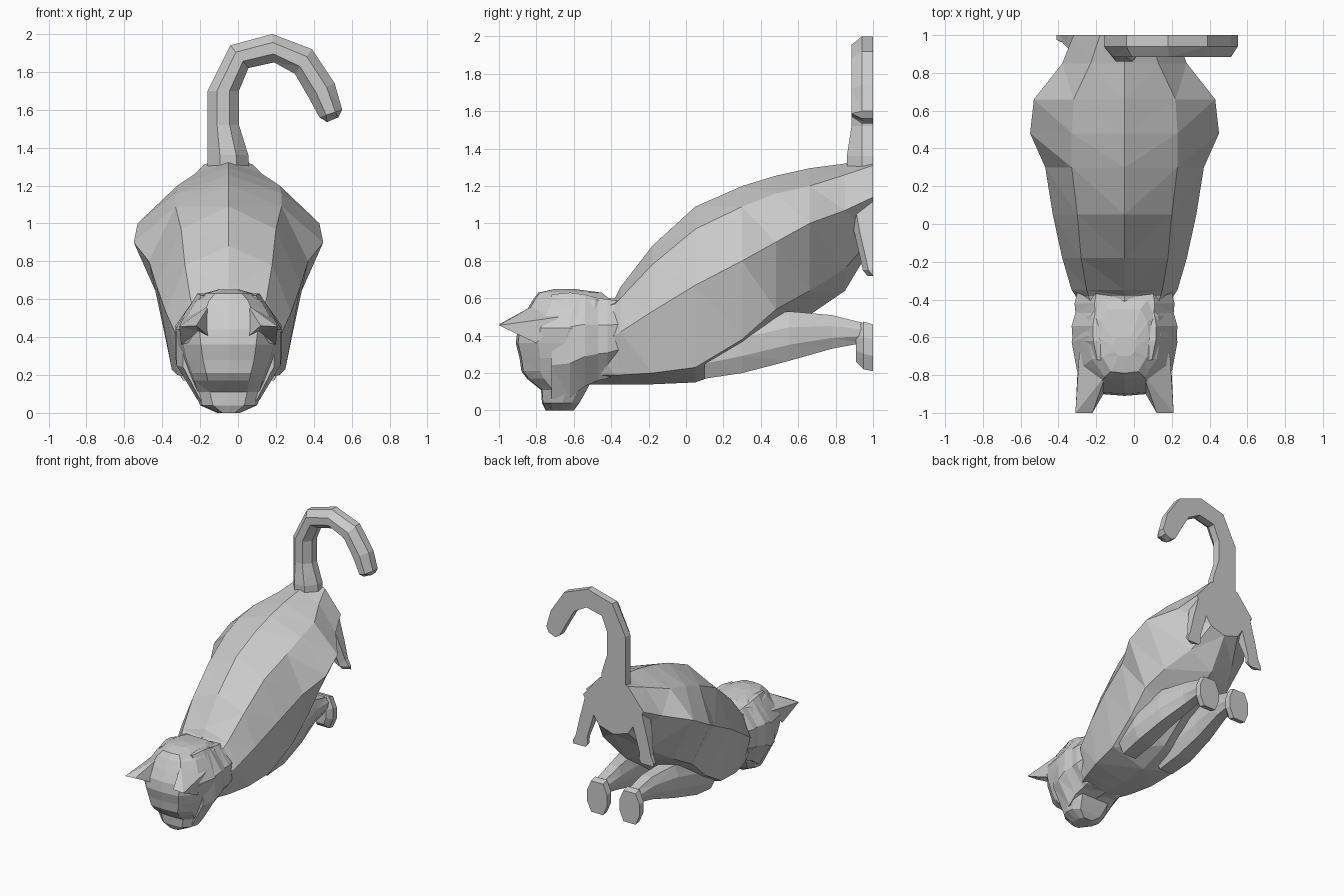
import bpy, bmesh

CX = -0.05  # symmetry plane of the animal


def make(name, verts, faces):
    bm = bmesh.new()
    vs = [bm.verts.new(v) for v in verts]
    for f in faces:
        bm.faces.new([vs[i] for i in f])
    bmesh.ops.triangulate(bm, faces=[f for f in bm.faces if len(f.verts) == 4])
    bmesh.ops.recalc_face_normals(bm, faces=bm.faces)
    me = bpy.data.meshes.new(name)
    bm.to_mesh(me)
    bm.free()
    ob = bpy.data.objects.new(name, me)
    bpy.context.collection.objects.link(ob)
    return ob


def loft(name, rings):
    n = len(rings[0])
    verts = [v for r in rings for v in r]
    faces = [(k * n + i, k * n + (i + 1) % n, (k + 1) * n + (i + 1) % n, (k + 1) * n + i)
             for k in range(len(rings) - 1) for i in range(n)]
    faces += [tuple(range(n)), tuple(range(len(verts) - n, len(verts)))]
    return make(name, verts, faces)


# Facetted oval in a plane of constant y
OVAL = [(1, .35), (.6, 1), (-.6, 1), (-1, .35), (-1, -.35), (-.6, -1), (.6, -1), (1, -.35)]


def oval(x, hw, y, lo, hi):
    return [(CX + x + a * hw, y, (lo + hi) / 2 + b * (hi - lo) / 2) for a, b in OVAL]


# Body: y, ridge z, (back edge x, z), (flank x, z), (underside x, z), belly z
BODY = [
    (-.52, .59, .15, .53, .23, .38, .15, .19, .14),
    (-.38, .60, .19, .57, .26, .40, .21, .19, .14),
    (-.35, .66, .20, .60, .28, .42, .22, .19, .14),
    (-.18, .88, .23, .78, .33, .53, .27, .2, .14),
    (.05, 1.09, .25, .97, .38, .67, .3, .23, .15),
    (.3, 1.2, .28, 1.09, .42, .80, .33, .38, .24),
    (.48, 1.255, .28, 1.16, .5, .90, .34, .54, .38),
    (.66, 1.295, .27, 1.2, .48, 1.0, .3, .64, .51),
    (.85, 1.32, .18, 1.26, .33, 1.07, .2, .76, .64),
    (1.0, 1.36, .13, 1.31, .27, 1.14, .13, .93, .89),
]
rings = []
for y, zt, sx, sz, fx, fz, ux, uz, zb in BODY:
    half = [(sx, sz), (fx, fz), (ux, uz)]
    rings.append([(CX, y, zt)] + [(CX + x, y, z) for x, z in half] + [(CX, y, zb)]
                 + [(CX - x, y, z) for x, z in reversed(half)])
loft("body", rings)

# Fur collar joining head and body
loft("collar", [oval(0, w, y, lo, hi) for w, y, lo, hi in
                [(.25, -.36, .2, .585), (.265, -.42, .17, .595), (.26, -.47, .16, .60),
                 (.28, -.54, .13, .62), (.275, -.62, .07, .63), (.24, -.72, .06, .62)]])

# Head looking down: z, front y, back y, half width
HEAD = [(0.0, -.75, -.6, .06), (.04, -.77, -.57, .15), (.11, -.775, -.53, .18),
        (.17, -.85, -.5, .2), (.21, -.88, -.48, .215), (.28, -.89, -.45, .245),
        (.36, -.91, -.43, .265), (.44, -.9, -.4, .28), (.52, -.86, -.4, .235),
        (.59, -.82, -.4, .19), (.63, -.79, -.45, .13), (.65, -.7, -.6, .06)]
PLAN = [(0, -1), (.55, -.95), (.9, -.5), (1, .1), (.93, .6), (.65, 1),
        (-.65, 1), (-.93, .6), (-1, .1), (-.9, -.5), (-.55, -.95)]
loft("head", [[(CX + a * w, (f + b) / 2 + c * (b - f) / 2, z) for a, c in PLAN]
              for z, f, b, w in HEAD])

# Hollow ears, forelegs, paws and hind legs on both sides
EAR = [(.1, -.80, .57), (.24, -.68, .5), (.25, -.8, .36), (.1, -.88, .4),
       (.17, -1, .46), (.26, -1, .455), (.16, -.87, .43)]
EAR_FACES = [(0, 1, 5, 4), (1, 2, 5), (0, 4, 3), (4, 5, 6), (5, 2, 6), (2, 3, 6), (3, 4, 6)]
FORELEG = [(.18, .1, .1, .17, .42), (.19, .11, .3, .2, .48),
           (.18, .09, .55, .265, .53), (.15, .07, .78, .33, .51), (.145, .06, .94, .36, .47)]
PAW = [(.145, .055, .91, .26, .44), (.145, .09, .95, .22, .475), (.145, .09, 1, .21, .46)]
# Hind leg: z, inner x, outer x, front y
HIND = [(1.14, .1, .25, .93), (1.06, .16, .27, .88), (.95, .19, .3, .9),
        (.8, .235, .335, .935), (.75, .23, .36, .945), (.72, .25, .36, .97)]
for s, side in ((-1, "left"), (1, "right")):
    make("ear_" + side, [(CX + s * x, y, z) for x, y, z in EAR], EAR_FACES)
    loft("foreleg_" + side, [oval(s * x, w, y, lo, hi) for x, w, y, lo, hi in FORELEG])
    loft("paw_" + side, [oval(s * x, w, y, lo, hi) for x, w, y, lo, hi in PAW])
    loft("hind_leg_" + side, [[(CX + s * a, 1, z), (CX + s * a, y + .03, z),
                               (CX + s * (a + b) / 2, y, z), (CX + s * b, y + .03, z),
                               (CX + s * b, 1, z)] for z, a, b, y in HIND])

# Tail: outer x, z and inner x, z along the hook, flat at the back
TAIL = [(-.16, 1.26, .06, 1.26), (-.16, 1.36, .055, 1.36), (-.16, 1.52, .005, 1.52),
        (-.16, 1.7, .005, 1.7), (-.04, 1.94, .055, 1.82), (.18, 2.0, .19, 1.85),
        (.39, 1.92, .3, 1.79), (.51, 1.74, .37, 1.67), (.55, 1.6, .43, 1.56),
        (.53, 1.56, .47, 1.535)]
rings = []
for k, (ox, oz, ix, iz) in enumerate(TAIL):
    f = .86 if k < 2 else .95 if k == len(TAIL) - 1 else .885
    at = lambda t, y: (ox + (ix - ox) * t, y, oz + (iz - oz) * t)
    rings.append([at(0, 1), at(0, .94), at(.3, f), at(.7, f), at(1, .94), at(1, 1)])
loft("tail", rings)
